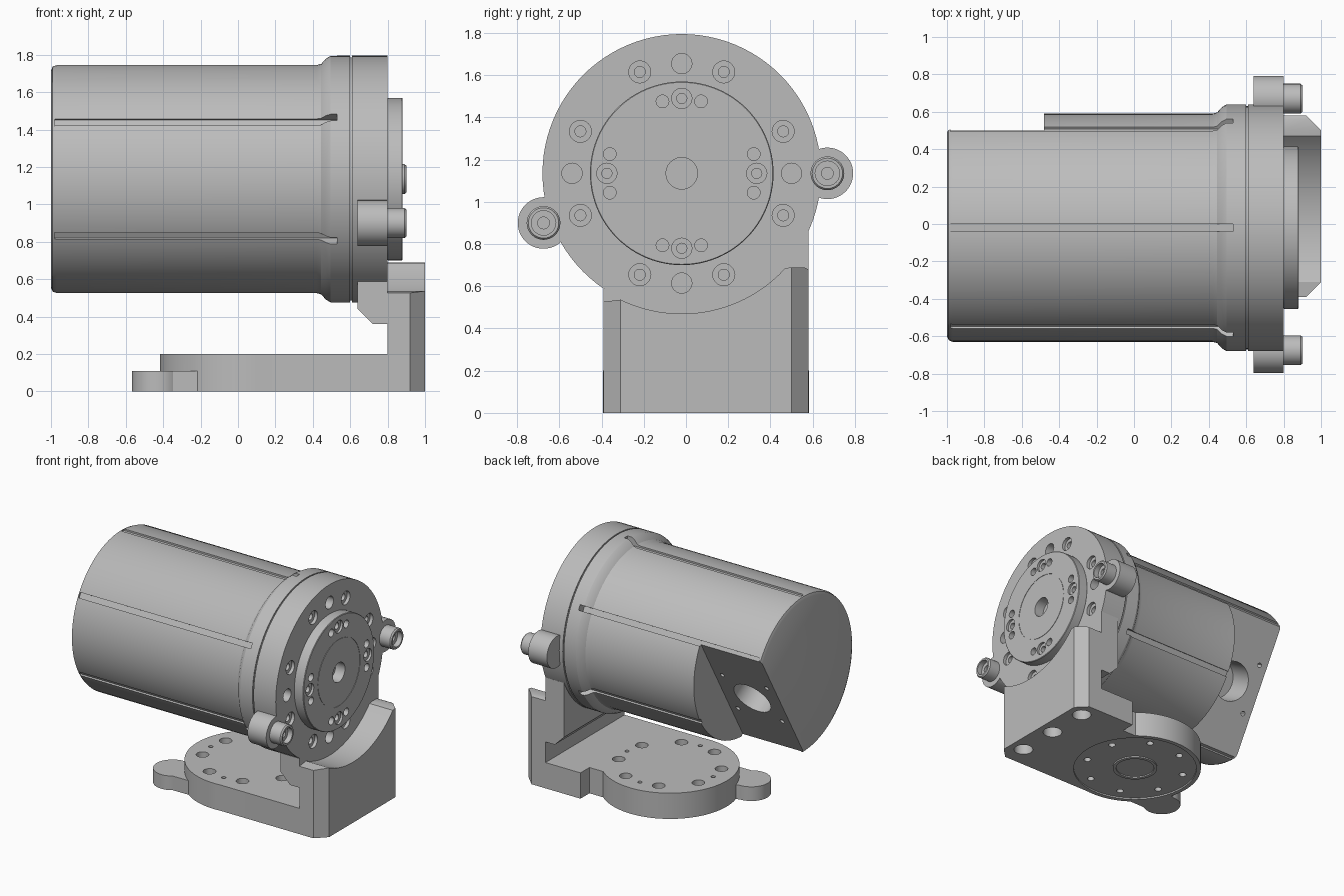
import bpy, bmesh
from math import sin, cos, pi, radians, sqrt
from mathutils import Vector, Matrix

cube = bpy.data.objects.get("Cube")
if cube:
    bpy.data.objects.remove(cube, do_unlink=True)

grey = bpy.data.materials.new("machined grey")
grey.use_nodes = True
grey.diffuse_color = (0.5, 0.5, 0.5, 1)
grey.node_tree.nodes["Principled BSDF"].inputs["Base Color"].default_value = (0.5, 0.5, 0.5, 1)

CY, CZ = -0.02, 1.135                 # motor axis, along x
DX, DY, DR = 0.07, 0.095, 0.488       # round base pad
X, Z = Vector((1, 0, 0)), Vector((0, 0, 1))


def finish(name, bm):
    bmesh.ops.recalc_face_normals(bm, faces=bm.faces)
    mesh = bpy.data.meshes.new(name)
    bm.to_mesh(mesh)
    bm.free()
    mesh.materials.append(grey)
    obj = bpy.data.objects.new(name, mesh)
    bpy.context.collection.objects.link(obj)
    return obj


def loft(name, rings):
    """Closed solid through equal-length rings of points."""
    bm = bmesh.new()
    loops = [[bm.verts.new(p) for p in ring] for ring in rings]
    n = len(loops[0])
    for a, b in zip(loops, loops[1:]):
        for i in range(n):
            j = (i + 1) % n
            bm.faces.new((a[i], a[j], b[j], b[i]))
    bm.faces.new(loops[0])
    bm.faces.new(loops[-1])
    return finish(name, bm)


def prism(name, pts, axis, lo, hi):
    place = {"x": lambda a, b, t: (t, a, b),
             "y": lambda a, b, t: (a, t, b),
             "z": lambda a, b, t: (a, b, t)}[axis]
    return loft(name, [[place(a, b, t) for a, b in pts] for t in (lo, hi)])


def box(name, x, y, z):
    return prism(name, [(x[0], y[0]), (x[1], y[0]), (x[1], y[1]), (x[0], y[1])], "z", *z)


def lathe(name, base, axis, profile, n=32):
    """Turn (distance, radius) pairs about an axis."""
    rot = axis.to_track_quat("Z", "Y")
    base = Vector(base)
    return loft(name, [[base + rot @ Vector((r * cos(2 * pi * i / n), r * sin(2 * pi * i / n), d))
                        for i in range(n)] for d, r in profile])


def rod(name, base, axis, r, lo, hi, n=32):
    return lathe(name, base, axis, [(lo, r), (hi, r)], n)


def combine(obj, others, op="DIFFERENCE"):
    bpy.context.view_layer.objects.active = obj
    for other in others:
        mod = obj.modifiers.new("bool", "BOOLEAN")
        mod.operation, mod.solver, mod.object = op, "EXACT", other
        bpy.ops.object.modifier_apply(modifier=mod.name)
        bpy.data.objects.remove(other, do_unlink=True)
    return obj


def polar(r, deg):
    return r * cos(radians(deg)), r * sin(radians(deg))


def x_hole(y, z, r, lo, hi):
    return rod("cutter", (0, y, z), X, r, lo, hi, 24)


def z_hole(x, y, r, lo, hi):
    return rod("cutter", (x, y, 0), Z, r, lo, hi, 24)


# Motor housing, turned, with flared collar and a thin seam before the flange
housing = lathe("motor_housing", (0, CY, CZ), X,
                [(-1, .58), (-.991, .601), (-.97, .61), (.42, .61), (.445, .617), (.47, .645),
                 (.495, .66), (.6, .66), (.6, .65), (.612, .65)], 96)
cuts = []
for deg in range(30, 390, 60):
    groove = box("cutter", (-.98, .53), (-.02, .02), (.597, .8))
    groove.data.transform(Matrix.Translation((0, CY, CZ)) @ Matrix.Rotation(radians(deg - 90), 4, "X"))
    cuts.append(groove)
# Flat connector seat facing down and back
notch = box("cutter", (-1.2, -.48), (-.8, .8), (.305, .9))
tilt = Matrix.Translation((0, CY, CZ)) @ Matrix.Rotation(radians(-120), 4, "X")
notch.data.transform(tilt)
cuts.append(notch)
normal = tilt.to_3x3() @ Z
cuts.append(rod("cutter", tilt @ Vector((-.74, 0, 0)), normal, .15, .1, .4))
for sx in (-1, 1):
    for sy in (-1, 1):
        cuts.append(rod("cutter", tilt @ Vector((-.74 + sx * .19, sy * .19, 0)), normal, .018, .25, .4, 12))
combine(housing, cuts)

# Mounting flange with two ears and a chamfered foot
flange = rod("mounting_flange", (0, CY, CZ), X, .66, .61, .8, 96)
ears = [(.67, CZ), (-.675, .9)]
adds = [prism("foot", [(.64, .44), (.72, .36), (.8, .36), (.8, .587), (.64, .587)], "y", -.39, .58),
        prism("side", [(0, .5), (.58, .5), (.58, .86), (0, 1.1)], "x", .64, .8)]
for y, z in ears:
    adds.append(rod("ear", (0, y, z), X, .122, .64, .8, 48))
combine(flange, adds, "UNION")
cuts = []
for k in range(16):
    if k % 4 == 2:
        continue
    dy, dz = polar(.52, k * 22.5)
    y, z = CY + dy, CZ + dz
    if k % 4 == 0:
        cuts.append(x_hole(y, z, .048, .68, .85))
    else:
        cuts += [x_hole(y, z, .052, .775, .85), x_hole(y, z, .026, .7, .85)]
combine(flange, cuts)

# Output hub with ring groove, screw recesses and centre bore
hub = lathe("output_hub", (0, CY, CZ), X, [(.79, .425), (.805, .435), (.876, .435), (.88, .431)], 96)
ring = combine(rod("cutter", (0, CY, CZ), X, .26, .877, .9, 64),
               [rod("core", (0, CY, CZ), X, .255, .85, .95, 64)])
cuts = [ring, x_hole(CY, CZ, .075, .8, .95)]
for deg in range(0, 360, 90):
    dy, dz = polar(.355, deg)
    cuts += [x_hole(CY + dy, CZ + dz, .048, .862, .9), x_hole(CY + dy, CZ + dz, .024, .83, .9)]
    for side in (-15, 15):
        dy, dz = polar(.353, deg + side)
        cuts.append(x_hole(CY + dy, CZ + dz, .03, .835, .9))
combine(hub, cuts)

# Socket head screws in the ears
screws = []
for side, (y, z) in zip(("back", "front"), ears):
    screw = lathe(side + "_ear_screw", (0, y, z), X, [(.79, .08), (.89, .08), (.9, .072)])
    combine(screw, [x_hole(y, z, .058, .86, .95), x_hole(y, z, .028, .83, .95)])
    screws.append(screw)

# Upright of the bracket, with a saddle around the flange
saddle = [(y, CZ - sqrt(.665 ** 2 - (y - CY) ** 2)) for y in [.47 - .78 * i / 24 for i in range(25)]]
outline = [(-.39, 0), (.58, 0), (.58, .68), (.56, .69), (.5, .69)] + saddle + [(-.39, saddle[-1][1] - .01)]
bracket = prism("mounting_bracket", outline, "x", .8, 1)
combine(bracket, [prism("cutter", [(.92, .59), (.92, .58), (1, .5), (1.1, .5), (1.1, .59)], "z", -.1, 1),
                  prism("cutter", [(.92, -.4), (.92, -.39), (1, -.31), (1.1, -.31), (1.1, -.4)], "z", -.1, 1)])

# Base plate, round pad and low side tab
combine(bracket, [box("plate", (.5, .81), (-.39, .58), (0, .2)),
                  box("neck", (DX, .55), (-.39, .47), (0, .2)),
                  rod("pad", (DX, DY, 0), Z, DR, 0, .2, 96),
                  rod("tab", (-.428, -.19, 0), Z, .138, 0, .11, 48),
                  prism("tab_web", [(-.5, -.075), (-.5, -.305), (-.2, -.3), (-.2, .02)], "z", 0, .11)],
        "UNION")
cuts = [rod("cutter", (DX, DY, 0), Z, .455, -.1, .012, 96)]
for k in range(16):
    if k % 4 == 2:
        continue
    dx, dy = polar(.37, k * 22.5)
    if k % 4 == 0:
        cuts.append(z_hole(DX + dx, DY + dy, .016, .12, .3))
    else:
        cuts += [z_hole(DX + dx, DY + dy, .045, .1, .3), z_hole(DX + dx, DY + dy, .026, -.1, .15)]
cuts += [z_hole(.885, y, .07, -.1, .12) for y in (-.22, .115, .45)]
combine(bracket, cuts)

# Raised locating ring under the pad
locator = combine(rod("locating_ring", (DX, DY, 0), Z, .165, .002, .02, 48),
                  [rod("core", (DX, DY, 0), Z, .14, -.1, .1, 48)])

# Smooth round walls, keep machined edges sharp
for obj in [housing, flange, hub, bracket, locator] + screws:
    bpy.ops.object.select_all(action="DESELECT")
    obj.select_set(True)
    bpy.context.view_layer.objects.active = obj
    bpy.ops.object.shade_smooth_by_angle(angle=radians(30))
